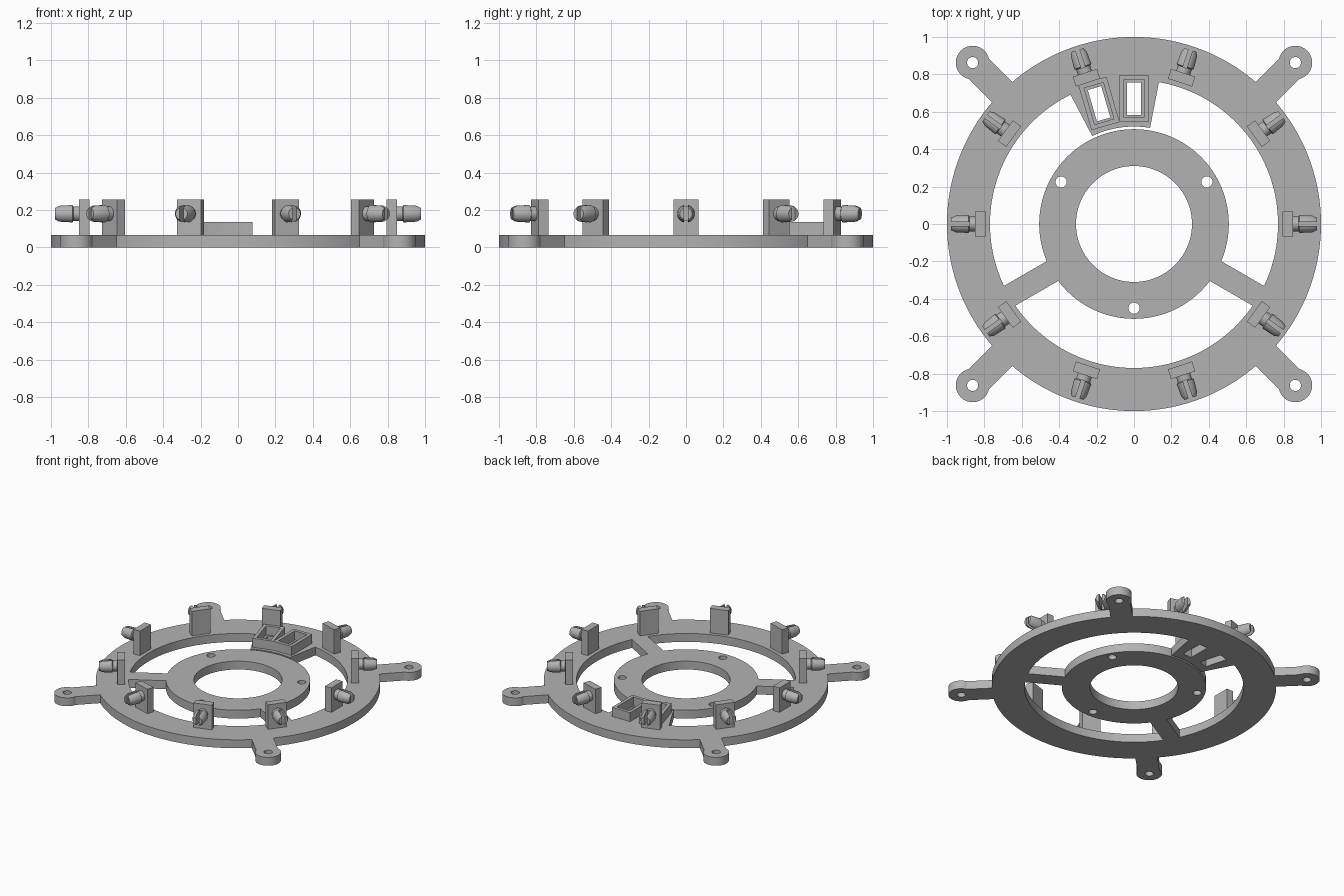
import bpy
import bmesh
from math import radians, pi
from mathutils import Matrix, Vector

cube = bpy.data.objects.get("Cube")
if cube:
    bpy.data.objects.remove(cube, do_unlink=True)

T = 0.065            # plate thickness
PIN_Z = 0.18         # height of the pin axis

grey = bpy.data.materials.new("plain grey")
grey.use_nodes = True
COLOUR = (0.45, 0.45, 0.45, 1)
grey.diffuse_color = COLOUR
grey.node_tree.nodes["Principled BSDF"].inputs["Base Color"].default_value = COLOUR


def make(name, bm):
    bmesh.ops.recalc_face_normals(bm, faces=bm.faces)
    me = bpy.data.meshes.new(name)
    bm.to_mesh(me)
    bm.free()
    me.materials.append(grey)
    ob = bpy.data.objects.new(name, me)
    bpy.context.collection.objects.link(ob)
    return ob


def turn(deg):
    return Matrix.Rotation(radians(deg), 4, 'Z')


def box(name, x0, x1, width, z0, z1, deg=0):
    """Box lying along the radial direction at the given angle."""
    bm = bmesh.new()
    m = Matrix.Translation(((x0 + x1) / 2, 0, (z0 + z1) / 2)) @ Matrix.Diagonal((x1 - x0, width, z1 - z0, 1))
    bmesh.ops.create_cube(bm, size=1, matrix=turn(deg) @ m)
    return make(name, bm)


def disc(name, r, z0=0.0, z1=T, dist=0.0, deg=0, sides=48):
    bm = bmesh.new()
    m = turn(deg) @ Matrix.Translation((dist, 0, (z0 + z1) / 2))
    bmesh.ops.create_cone(bm, cap_ends=True, segments=sides, radius1=r, radius2=r, depth=z1 - z0, matrix=m)
    return make(name, bm)


def prism(name, outline, z0, z1):
    bm = bmesh.new()
    face = bm.faces.new([bm.verts.new((x, y, z0)) for x, y in outline])
    ext = bmesh.ops.extrude_face_region(bm, geom=[face])
    top = [v for v in ext["geom"] if isinstance(v, bmesh.types.BMVert)]
    bmesh.ops.translate(bm, verts=top, vec=(0, 0, z1 - z0))
    return make(name, bm)


def combine(target, tool, op):
    """Apply a boolean and discard the tool."""
    mod = target.modifiers.new("bool", 'BOOLEAN')
    mod.operation, mod.solver, mod.object = op, 'EXACT', tool
    bpy.context.view_layer.objects.active = target
    bpy.ops.object.modifier_apply(modifier=mod.name)
    bpy.data.objects.remove(tool, do_unlink=True)


def add(target, tool):
    combine(target, tool, 'UNION')


def cut(target, tool):
    combine(target, tool, 'DIFFERENCE')


def bore(r, dist=0.0, deg=0, sides=32):
    return disc("cutter", r, -0.1, 0.3, dist, deg, sides)


# Outer ring with four mounting ears
plate = disc("base_plate", 1.0, sides=128)
for a in (45, 135, 225, 315):
    add(plate, box("arm", 0.85, 1.2, 0.155, 0, T, a))
    add(plate, disc("ear", 0.09, dist=1.22, deg=a))
cut(plate, bore(0.77, sides=128))

# Inner hub and its two spokes
add(plate, disc("hub", 0.507, sides=96))
for a in (-30, 210):
    add(plate, box("spoke", 0.42, 0.86, 0.122, 0, T, a))
cut(plate, bore(0.31, sides=96))

# Wedge that carries the two sockets, stopping just short of the hub
wedge = prism("wedge", [(0.066, 0.41), (0.147, 0.83), (-0.37, 0.75), (-0.18, 0.388)], 0, T)
cut(wedge, bore(0.521, sides=128))
add(plate, wedge)

# Screw holes
for a in (30, 150, 270):
    cut(plate, bore(0.03, 0.45, a))
for a in (45, 135, 225, 315):
    cut(plate, bore(0.03, 1.22, a))

# Raised socket frames around slots in the wedge
SOCKETS = (90, 106.2)
frames = box("socket_frames", 0.545, 0.797, 0.157, T, 0.135, SOCKETS[0])
add(frames, box("frame", 0.545, 0.797, 0.157, T, 0.135, SOCKETS[1]))
for a in SOCKETS:
    cut(frames, box("pocket", 0.57, 0.772, 0.107, 0, 0.3, a))
    cut(plate, box("slot", 0.582, 0.757, 0.075, -0.1, 0.3, a))


# Split pin: lathed about the radial axis, then slotted
def split_pin(name):
    profile = [(0.84, 0), (0.84, 0.039), (0.88, 0.039), (0.885, 0.048),
               (0.955, 0.044), (0.978, 0.033), (0.978, 0)]
    bm = bmesh.new()
    verts = [bm.verts.new((x, 0, PIN_Z + r)) for x, r in profile]
    edges = [bm.edges.new(p) for p in zip(verts, verts[1:])]
    bmesh.ops.spin(bm, geom=verts + edges, cent=(0, 0, PIN_Z), axis=(1, 0, 0),
                   angle=2 * pi, steps=32, use_merge=True)
    bmesh.ops.remove_doubles(bm, verts=bm.verts, dist=0.0001)
    pin = make(name, bm)
    cut(pin, box("pin_slot", 0.88, 1.1, 0.022, 0.05, 0.3))
    return pin


# Ten upright posts, each with a pin pointing outwards
master_pin = split_pin("split_pin")
master_post = box("post", 0.795, 0.85, 0.136, T, 0.255)
for i in range(1, 10):
    for master in (master_pin, master_post):
        copy = master.copy()
        copy.name = f"{master.name}_{i + 1}"
        copy.rotation_euler.z = radians(36 * i)
        bpy.context.collection.objects.link(copy)

# Smooth the round walls and keep the edges sharp
bpy.ops.object.select_all(action='DESELECT')
for ob in (plate, frames, master_pin, master_post):
    ob.select_set(True)
bpy.context.view_layer.objects.active = plate
bpy.ops.object.shade_smooth_by_angle(angle=radians(25))
